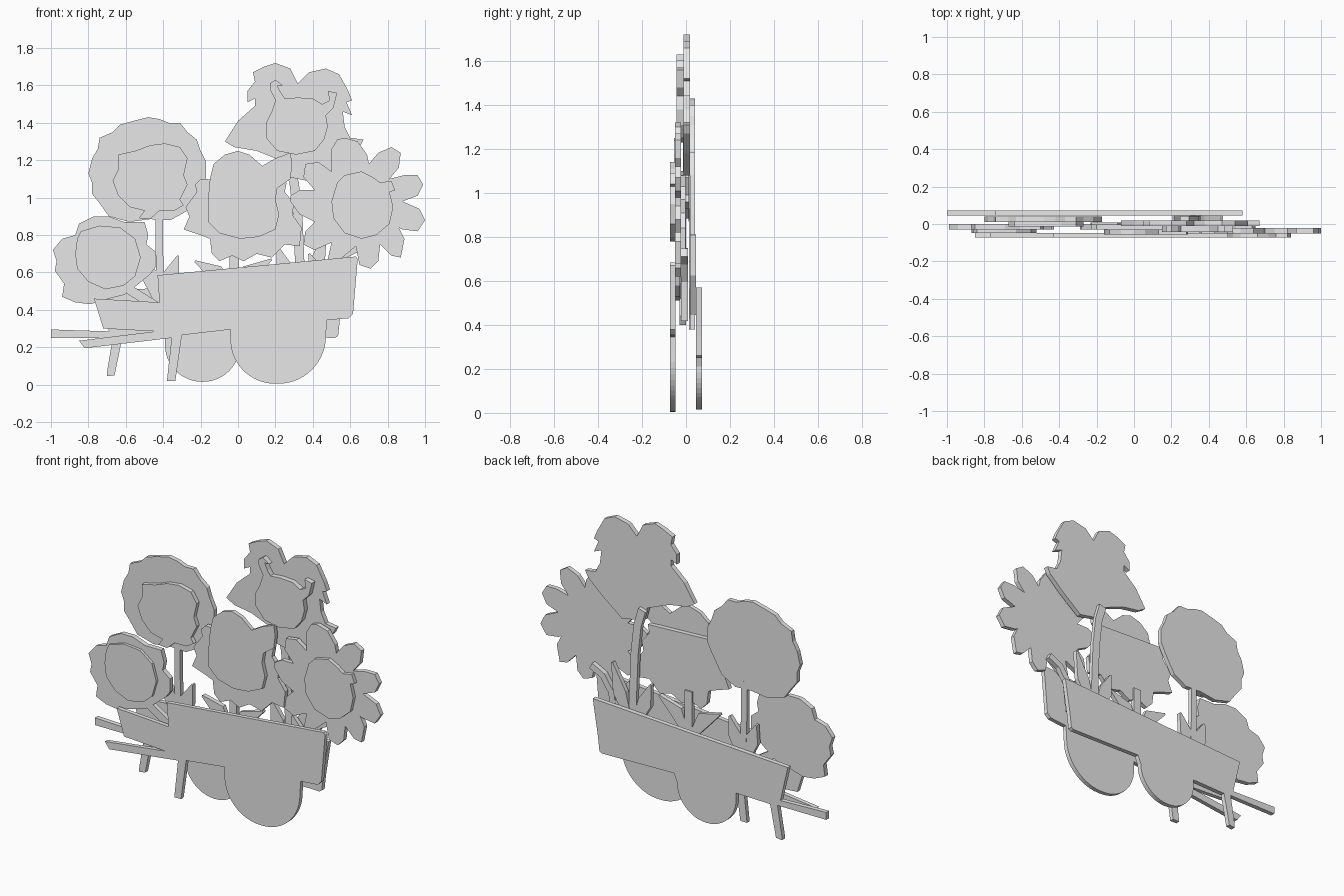
import bpy, bmesh, math
from mathutils import Vector

grey = bpy.data.materials.new("plain grey")
grey.diffuse_color = (0.8, 0.8, 0.8, 1)


def plate(name, outline, y0, y1):
    """Flat cut-out: an x/z outline extruded from y0 to y1."""
    bm = bmesh.new()
    face = bm.faces.new([bm.verts.new((x, y0, z)) for x, z in outline])
    new = bmesh.ops.extrude_face_region(bm, geom=[face])["geom"]
    bmesh.ops.translate(bm, vec=(0, y1 - y0, 0),
                        verts=[v for v in new if isinstance(v, bmesh.types.BMVert)])
    bmesh.ops.recalc_face_normals(bm, faces=bm.faces)
    mesh = bpy.data.meshes.new(name)
    bm.to_mesh(mesh)
    bm.free()
    mesh.materials.append(grey)
    obj = bpy.data.objects.new(name, mesh)
    bpy.context.collection.objects.link(obj)
    return obj


def strip(name, path, widths, y0, y1):
    """Stem or leaf: a centre line with a width at each point."""
    pts = [Vector(p) for p in path]
    left, right = [], []
    for i, p in enumerate(pts):
        d = (pts[min(i + 1, len(pts) - 1)] - pts[max(i - 1, 0)]).normalized()
        n = Vector((-d.y, d.x)) * widths[i] / 2
        left.append(p + n)
        right.append(p - n)
    return plate(name, left + right[::-1], y0, y1)


def arc(cx, cz, rx, rz, a0, a1, n=20):
    """Points on an ellipse between two angles in degrees."""
    angles = [math.radians(a0 + (a1 - a0) * i / n) for i in range(n + 1)]
    return [(cx + rx * math.cos(a), cz + rz * math.sin(a)) for a in angles]


# Cart sides, each with handle, leg and wheel in one cut-out
plate("front_cart_side",
      [(-.77, .46), (-.42, .44), (-.43, .585), (.63, .685), (.64, .67), (.615, .38),
       (.59, .355), (.475, .345)]
      + arc(.215, .26, .255, .255, 0, -90, 14) + arc(.2, .24, .24, .235, -95, -180, 14)
      + [(-.04, .295), (-.30, .265), (-.335, .02), (-.38, .02), (-.355, .25),
         (-.82, .195), (-.85, .235), (-.44, .285), (-.72, .30)], -.073, -.047)
plate("back_cart_side",
      [(-.74, .50), (.58, .57), (.545, .35), (.535, .26), (.52, .25), (.03, .26)]
      + arc(-.19, .21, .20, .195, 0, -180, 24)
      + [(-.39, .25), (-.62, .245), (-.66, .05), (-.70, .045), (-.70, .07), (-.67, .25),
         (-1.0, .25), (-1.0, .295), (-.69, .285)], .045, .073)

# Top flower
plate("top_flower_petals",
      [(.20, 1.72), (.28, 1.69), (.32, 1.61), (.38, 1.67), (.47, 1.69), (.54, 1.66),
       (.59, 1.57), (.61, 1.52), (.58, 1.51), (.61, 1.44), (.56, 1.46), (.57, 1.38),
       (.60, 1.32), (.67, 1.31), (.65, 1.27), (.55, 1.18), (.42, 1.08), (.27, 1.11),
       (.25, 1.19), (.10, 1.25), (-.02, 1.27), (-.07, 1.30), (0, 1.41), (.09, 1.49),
       (.09, 1.53), (.05, 1.51), (.05, 1.57), (.09, 1.62), (.08, 1.67), (.14, 1.70)],
      -.012, .018)
plate("top_flower_centre",
      [(.17, 1.58), (.17, 1.61), (.20, 1.63), (.24, 1.60), (.21, 1.60), (.23, 1.56),
       (.25, 1.53), (.32, 1.535), (.40, 1.53), (.45, 1.50), (.49, 1.52), (.48, 1.57),
       (.53, 1.56), (.52, 1.52), (.51, 1.48), (.47, 1.44), (.48, 1.38), (.46, 1.31),
       (.41, 1.25), (.31, 1.23), (.21, 1.25), (.15, 1.32), (.15, 1.40), (.18, 1.46),
       (.20, 1.52)], -.044, -.012)

# Right flower
plate("right_flower_petals",
      [(.57, 1.32), (.64, 1.30), (.69, 1.23), (.70, 1.18), (.75, 1.24), (.82, 1.27),
       (.87, 1.24), (.86, 1.16), (.81, 1.10), (.89, 1.12), (.96, 1.12), (.99, 1.07),
       (.96, 1.01), (.88, .98), (.97, .94), (1.0, .88), (.96, .82), (.88, .83),
       (.86, .84), (.89, .78), (.87, .68), (.82, .69), (.76, .75), (.75, .66),
       (.71, .62), (.65, .64), (.63, .74), (.57, .69), (.52, .65), (.48, .67),
       (.50, .76), (.41, .72), (.35, .75), (.36, .82), (.41, .87), (.33, .91),
       (.28, .98), (.28, 1.01), (.33, 1.04), (.41, 1.04), (.35, 1.11), (.36, 1.18),
       (.43, 1.19), (.50, 1.14), (.50, 1.26), (.53, 1.31)], -.05, -.022)
plate("right_flower_centre",
      [(.57, 1.12), (.66, 1.14), (.72, 1.11), (.76, 1.08), (.82, 1.09), (.84, 1.04),
       (.81, 1.03), (.83, .95), (.81, .86), (.74, .80), (.66, .78), (.57, .81),
       (.51, .89), (.50, .98), (.53, 1.08)], -.073, -.05)

# Large left flower
plate("large_flower_petals",
      [(-.48, 1.43), (-.42, 1.42), (-.37, 1.40), (-.31, 1.40), (-.27, 1.35),
       (-.22, 1.31), (-.20, 1.25), (-.17, 1.19), (-.17, 1.11), (-.20, 1.05),
       (-.24, .98), (-.27, .93), (-.36, .88), (-.47, .885), (-.58, .87), (-.69, .90),
       (-.74, .97), (-.78, 1.02), (-.78, 1.08), (-.80, 1.13), (-.78, 1.21),
       (-.75, 1.26), (-.74, 1.32), (-.67, 1.35), (-.63, 1.39), (-.56, 1.41)],
      .012, .04)
plate("large_flower_centre",
      [(-.64, 1.23), (-.55, 1.25), (-.47, 1.28), (-.39, 1.29), (-.31, 1.27),
       (-.27, 1.21), (-.29, 1.12), (-.27, 1.07), (-.31, .99), (-.29, .96), (-.34, .93),
       (-.42, .93), (-.47, .885), (-.53, .89), (-.50, .93), (-.58, .95), (-.64, 1.01),
       (-.67, 1.09), (-.64, 1.15)], -.014, .012)

# Low left flower
plate("low_flower_petals",
      [(-.85, .86), (-.77, .90), (-.69, .90), (-.61, .87), (-.50, .87), (-.48, .80),
       (-.49, .75), (-.44, .71), (-.44, .63), (-.47, .59), (-.53, .54), (-.61, .48),
       (-.69, .46), (-.79, .43), (-.87, .44), (-.94, .47), (-.93, .54), (-.98, .61),
       (-.97, .66), (-.99, .72), (-.94, .78), (-.87, .80)], -.03, 0)
plate("low_flower_centre",
      [(-.84, .82), (-.74, .85), (-.63, .84), (-.55, .78), (-.52, .68), (-.55, .58),
       (-.61, .53), (-.71, .51), (-.80, .55), (-.86, .62), (-.87, .70), (-.86, .78)],
      -.047, -.03)

# Middle flower
plate("middle_flower_petals",
      [(-.2, 1.10), (.26, 1.08), (.25, 1.03), (.30, .97), (.29, .91), (.34, .84),
       (.33, .74), (.25, .75), (.18, .68), (.10, .70), (.03, .66), (-.03, .69),
       (-.10, .66), (-.14, .70), (-.15, .78), (-.20, .80), (-.29, .83), (-.26, .90),
       (-.28, .95), (-.22, 1.03), (-.23, 1.07)], -.03, -.002)
plate("middle_flower_centre",
      [(-.13, 1.18), (-.07, 1.23), (0, 1.25), (.06, 1.23), (.13, 1.17), (.20, 1.21),
       (.28, 1.24), (.29, 1.18), (.28, 1.10), (.21, 1.05), (.20, .99), (.22, .91),
       (.20, .83), (.11, .79), (.01, .78), (-.10, .81), (-.16, .87), (-.16, .99),
       (-.15, 1.10)], -.055, -.03)

# Stems
strip("top_stem", [(.27, 1.18), (.30, 1.08), (.32, .9), (.33, .65), (.33, .38)],
      [.05] * 5, .018, .042)
strip("right_stem", [(.64, .73), (.56, .69), (.50, .60), (.48, .42)], [.04] * 4, -.022, .008)
strip("large_stem", [(-.42, .93), (-.42, .7), (-.41, .38)], [.04] * 3, .013, .041)
strip("middle_stem", [(-.02, .75), (-.02, .42)], [.05] * 2, -.02, .008)
strip("low_stem", [(-.60, .52), (-.52, .47), (-.44, .42)], [.05] * 3, -.029, -.001)

# Leaves: base, belly, tip, back and front depth
leaves = {"top_leaf_right": ((.34, .45), (.42, .64), (.47, .81), .018),
          "top_leaf_left": ((.32, .45), (.25, .62), (.21, .74), .018),
          "right_leaf": ((.48, .46), (.42, .60), (.38, .70), -.02),
          "large_leaf_right": ((-.41, .42), (-.36, .58), (-.32, .69), .013),
          "large_leaf_left": ((-.42, .42), (-.47, .58), (-.50, .68), .013),
          "middle_leaf_right": ((-.02, .46), (.06, .60), (.18, .67), -.02),
          "middle_leaf_left": ((-.03, .46), (-.12, .60), (-.23, .66), -.02)}
for name, (base, belly, tip, y) in leaves.items():
    strip(name, [base, belly, tip], [.03, .09, .01], y, y + .027)
